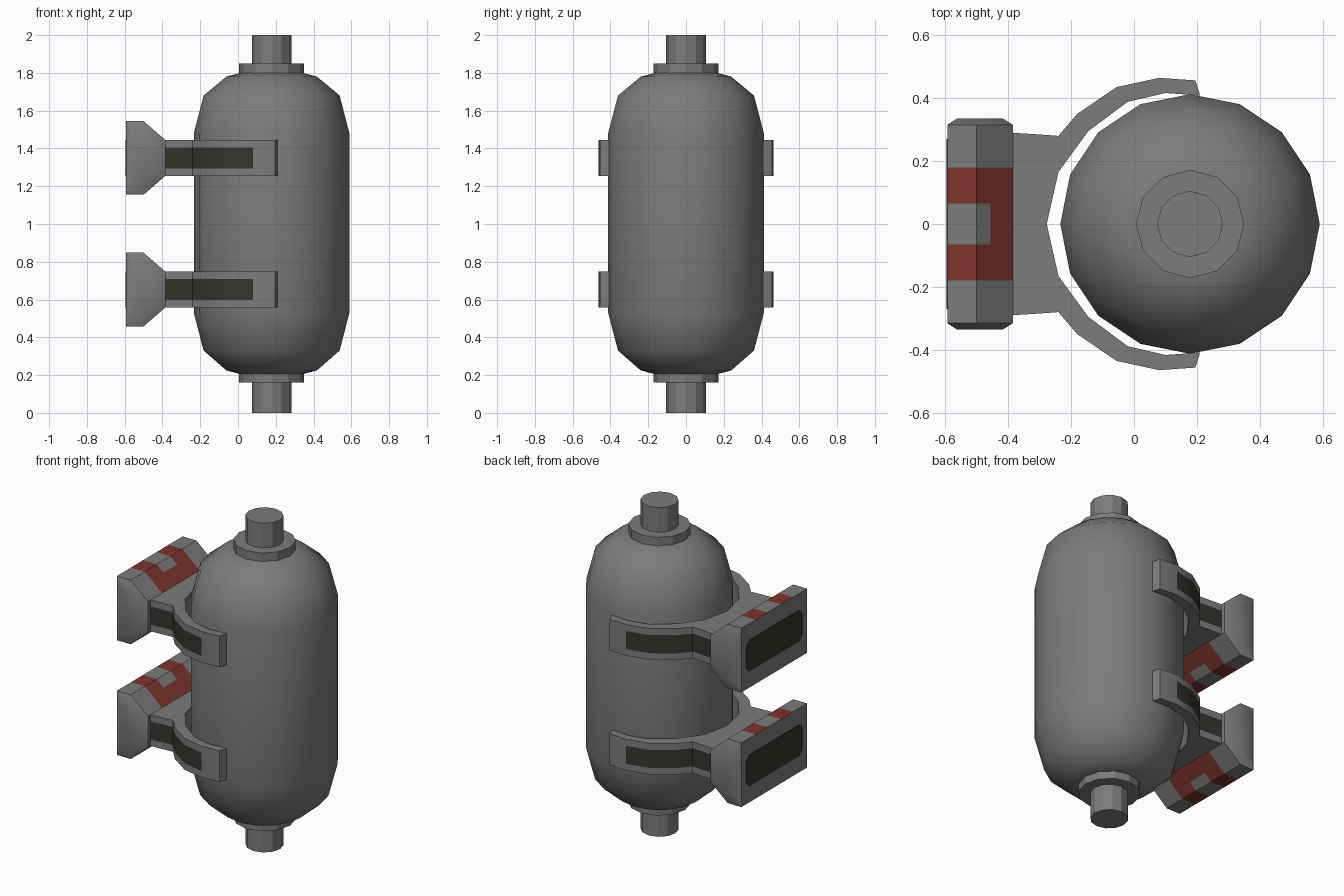
import bpy, bmesh, math

if "Cube" in bpy.data.objects:
    bpy.data.objects.remove(bpy.data.objects["Cube"])

CX = 0.178                      # tank axis
CLAMP_Z = {"upper": 1.35, "lower": 0.653}


def material(name, rgb):
    m = bpy.data.materials.new(name)
    m.diffuse_color = (*rgb, 1)
    m.use_nodes = True
    m.node_tree.nodes["Principled BSDF"].inputs["Base Color"].default_value = m.diffuse_color
    return m


GREY = material("steel_grey", (0.2, 0.2, 0.2))
RED = material("dull_red", (0.21, 0.034, 0.025))
DARK = material("dark_olive", (0.034, 0.035, 0.027))


def finish(name, bm, mats, smooth=None):
    bmesh.ops.remove_doubles(bm, verts=bm.verts, dist=0.0005)
    bmesh.ops.recalc_face_normals(bm, faces=bm.faces)
    me = bpy.data.meshes.new(name)
    bm.to_mesh(me)
    bm.free()
    ob = bpy.data.objects.new(name, me)
    bpy.context.collection.objects.link(ob)
    for m in mats:
        me.materials.append(m)
    if smooth:
        bpy.ops.object.select_all(action='DESELECT')
        ob.select_set(True)
        bpy.context.view_layer.objects.active = ob
        bpy.ops.object.shade_smooth_by_angle(angle=math.radians(smooth))
    return ob


def lathe(name, profile, sides, smooth=None):
    """Revolve (radius, z) points around the tank axis, closing both ends."""
    bm = bmesh.new()
    rings = []
    for r, z in profile:
        rings.append([bm.verts.new((CX + r * math.cos(2 * math.pi * k / sides),
                                    r * math.sin(2 * math.pi * k / sides), z))
                      for k in range(sides)])
    for a, b in zip(rings, rings[1:]):
        for k in range(sides):
            n = (k + 1) % sides
            bm.faces.new((a[k], a[n], b[n], b[k]))
    bm.faces.new(rings[0])
    bm.faces.new(rings[-1])
    return finish(name, bm, [GREY], smooth)


# Tank body, collars and pipe ends
lathe("tank", [(0.165, 0.205), (0.24, 0.225), (0.36, 0.33), (0.412, 0.53),
               (0.412, 1.48), (0.36, 1.68), (0.24, 1.78), (0.165, 1.80)], 16, 60)
lathe("top_collar", [(0.172, 1.78), (0.172, 1.85)], 12)
lathe("bottom_collar", [(0.172, 0.16), (0.172, 0.225)], 12)
lathe("top_pipe", [(0.105, 1.84), (0.105, 2.0)], 12)
lathe("bottom_pipe", [(0.105, 0.0), (0.105, 0.17)], 12)

# Clamp plan: outer point and inner point at each station of one arm
STATIONS = [((-0.39, 0.29), (-0.39, 0.0)), ((-0.31, 0.285), (-0.277, 0.0)),
            ((-0.24, 0.28), (-0.24, 0.165)), ((-0.18, 0.35), (-0.145, 0.295)),
            ((-0.055, 0.435), (-0.02, 0.388)), ((0.08, 0.464), (0.10, 0.416)),
            ((0.195, 0.456), (0.21, 0.408))]


def clamp(name, z0):
    bm = bmesh.new()
    for side in (1, -1):
        rings = []
        for (ox, oy), (ix, iy) in STATIONS:
            ring = [(ox, oy, z) for z in (-0.095, -0.055, 0.055, 0.095)]
            ring += [(ix, iy, 0.095), (ix, iy, -0.095)]
            rings.append([bm.verts.new((x, y * side, z + z0)) for x, y, z in ring])
        for i, (a, b) in enumerate(zip(rings, rings[1:])):
            for k in range(6):
                if i == 0 and k == 4:
                    continue            # middle of the body stays open inside
                n = (k + 1) % 6
                f = bm.faces.new((a[k], a[n], b[n], b[k]))
                # dark grip strip along the outside of the arm
                f.material_index = 1 if k == 1 and i < 5 else 0
        bm.faces.new(rings[-1])
    finish(name, bm, [GREY, DARK], 40)


# Mounting block section (x, z)
SECTION = [(-0.593, -0.195), (-0.5, -0.195), (-0.455, -0.156), (-0.385, -0.095),
           (-0.385, 0.095), (-0.455, 0.156), (-0.5, 0.195), (-0.593, 0.195)]


def block(name, z0):
    bm = bmesh.new()
    rows = [(-0.335, 0.7)] + [(y, 1) for y in (-0.315, -0.18, -0.065, 0.065, 0.18, 0.315)]
    rows.append((0.335, 0.7))           # raised end caps
    rings = [[bm.verts.new((-0.49 + (x + 0.49) * s, y, z0 + z * s)) for x, z in SECTION]
             for y, s in rows]
    for a, b in zip(rings, rings[1:]):
        for k in range(8):
            n = (k + 1) % 8
            f = bm.faces.new((a[k], a[n], b[n], b[k]))
            c = f.calc_center_median()
            # red U-shaped marking on the upper and lower sides
            in_notch = abs(c.y) < 0.065 and c.x < -0.455
            if k not in (3, 7) and abs(c.y) < 0.18 and not in_notch:
                f.material_index = 1
    bm.faces.new(rings[0])
    bm.faces.new(rings[-1])
    finish(name, bm, [GREY, RED], 35)


def pad(name, z0):
    """Thin dark plate with cut corners on the outer face of the block."""
    w, h, c = 0.27, 0.095, 0.03
    pts = [(w, h - c), (w - c, h), (c - w, h), (-w, h - c),
           (-w, c - h), (c - w, -h), (w - c, -h), (w, c - h)]
    bm = bmesh.new()
    f = bm.faces.new([bm.verts.new((-0.592, y, z0 + z)) for y, z in pts])
    ext = bmesh.ops.extrude_face_region(bm, geom=[f])["geom"]
    for v in ext:
        if isinstance(v, bmesh.types.BMVert):
            v.co.x = -0.596
    finish(name, bm, [DARK])


for label, z in CLAMP_Z.items():
    clamp(label + "_clamp", z)
    block(label + "_mounting_block", z)
    pad(label + "_mounting_pad", z)
